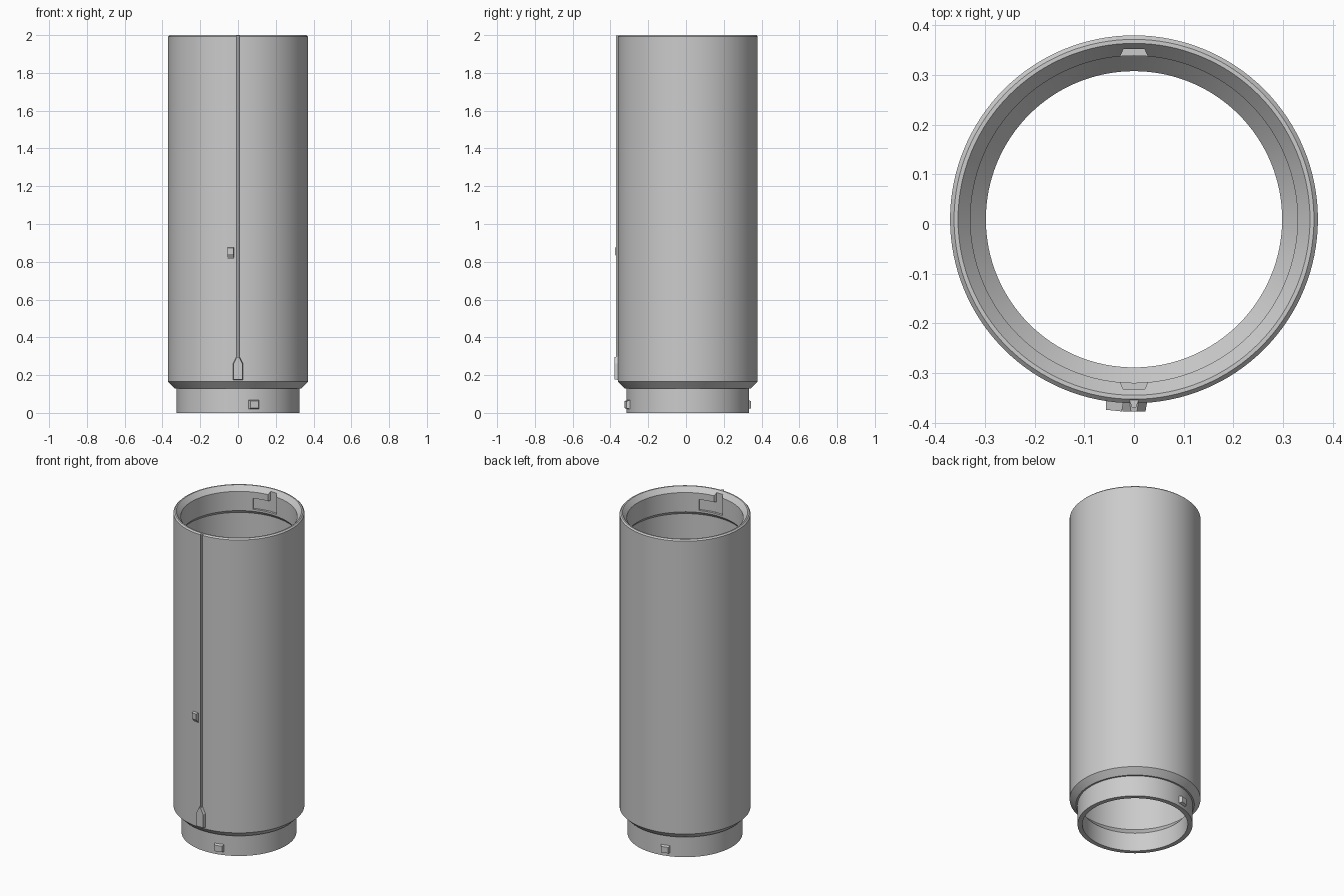
import bpy, bmesh, math

if "Cube" in bpy.data.objects:
    bpy.data.objects.remove(bpy.data.objects["Cube"])

CY = 0.0095          # tube axis offset in y
TAU = 2 * math.pi


def make(name, verts, faces):
    me = bpy.data.meshes.new(name)
    me.from_pydata(verts, [], faces)
    bm = bmesh.new()
    bm.from_mesh(me)
    bmesh.ops.recalc_face_normals(bm, faces=bm.faces)
    bm.to_mesh(me)
    bm.free()
    ob = bpy.data.objects.new(name, me)
    ob.location.y = CY
    bpy.context.collection.objects.link(ob)
    return ob


def lathe(name, profile, steps, a0=0.0, a1=360.0):
    """Revolve a closed (r, z) profile; angles run from the front (-y) toward +x."""
    full = abs(a1 - a0) >= 360
    rings, n = (steps if full else steps + 1), len(profile)
    verts, faces = [], []
    for i in range(rings):
        a = math.radians(a0 + (a1 - a0) * i / steps)
        verts += [(r * math.sin(a), -r * math.cos(a), z) for r, z in profile]
    for i in range(steps):
        j = (i + 1) % rings
        for k in range(n):
            m = (k + 1) % n
            faces.append((i * n + k, j * n + k, j * n + m, i * n + m))
    if not full:
        faces += [tuple(range(n)), tuple(range((rings - 1) * n, rings * n))]
    return make(name, verts, faces)


def block(name, inner, outer, r0, r1, angle=0.0):
    """Loft an (x, z) outline at radius r0 to a matching one at r1."""
    c, s = math.cos(math.radians(angle)), math.sin(math.radians(angle))
    n = len(inner)
    pts = [(x, -r0, z) for x, z in inner] + [(x, -r1, z) for x, z in outer]
    verts = [(x * c - y * s, x * s + y * c, z) for x, y, z in pts]
    faces = [tuple(range(n)), tuple(range(n, 2 * n))]
    faces += [(k, (k + 1) % n, n + (k + 1) % n, n + k) for k in range(n)]
    return make(name, verts, faces)


def rect(x0, x1, z0, z1):
    return [(x0, z0), (x1, z0), (x1, z1), (x0, z1)]


# Tube: neck, outer shoulder, body, rim, socket, wide bore, neck bore
tube = lathe("tube_body", [
    (0.298, 0), (0.325, 0), (0.325, 0.13), (0.335, 0.13), (0.37, 0.165),
    (0.37, 1.992), (0.362, 2.0), (0.354, 2.0), (0.329, 1.97), (0.329, 1.85),
    (0.343, 1.832), (0.343, 0.165), (0.298, 0.115)], 128)

# Two L-shaped bayonet slots cut into the socket wall
cutters = []
for turn in (0, 180):
    cutters.append(block("slot_entry_cutter", rect(-.034, .034, 1.862, 2.02),
                         rect(-.021, .021, 1.862, 2.02), 0.315, 0.3425, turn))
    cutters.append(lathe("slot_lock_cutter",
                         [(0.315, 1.8625), (0.3428, 1.8625), (0.3428, 1.93), (0.315, 1.93)],
                         10, turn - 3, turn + 21))
bpy.context.view_layer.objects.active = tube
tube.select_set(True)
for cut in cutters:
    cut.hide_render = True
    mod = tube.modifiers.new("slot", "BOOLEAN")
    mod.operation, mod.solver, mod.object = "DIFFERENCE", "EXACT", cut
    bpy.ops.object.modifier_apply(modifier=mod.name)
for cut in cutters:
    bpy.data.objects.remove(cut)
bpy.ops.object.shade_smooth_by_angle(angle=math.radians(20))

# Locking pins on the neck
for i, turn in enumerate((15, 195)):
    block(f"locking_pin_{i + 1}", rect(-.031, .031, .018, .07),
          rect(-.022, .022, .025, .062), 0.315, 0.341, turn)

# Raised guide line down the front
block("guide_ridge", rect(-.011, .011, .25, 1.998), rect(-.004, .004, .25, 1.998), 0.36, 0.379)

# Arrow-shaped foot of the guide line
block("guide_foot",
      [(-.028, .172), (.028, .172), (.028, .262), (.01, .3), (-.01, .3), (-.028, .262)],
      [(-.023, .178), (.023, .178), (.023, .26), (.006, .295), (-.006, .295), (-.023, .26)],
      0.36, 0.387)

# Small side catch with a sloped underside
block("side_catch", rect(-.018, .018, .8, .878), rect(-.016, .016, .84, .874),
      0.36, 0.387, -6)
